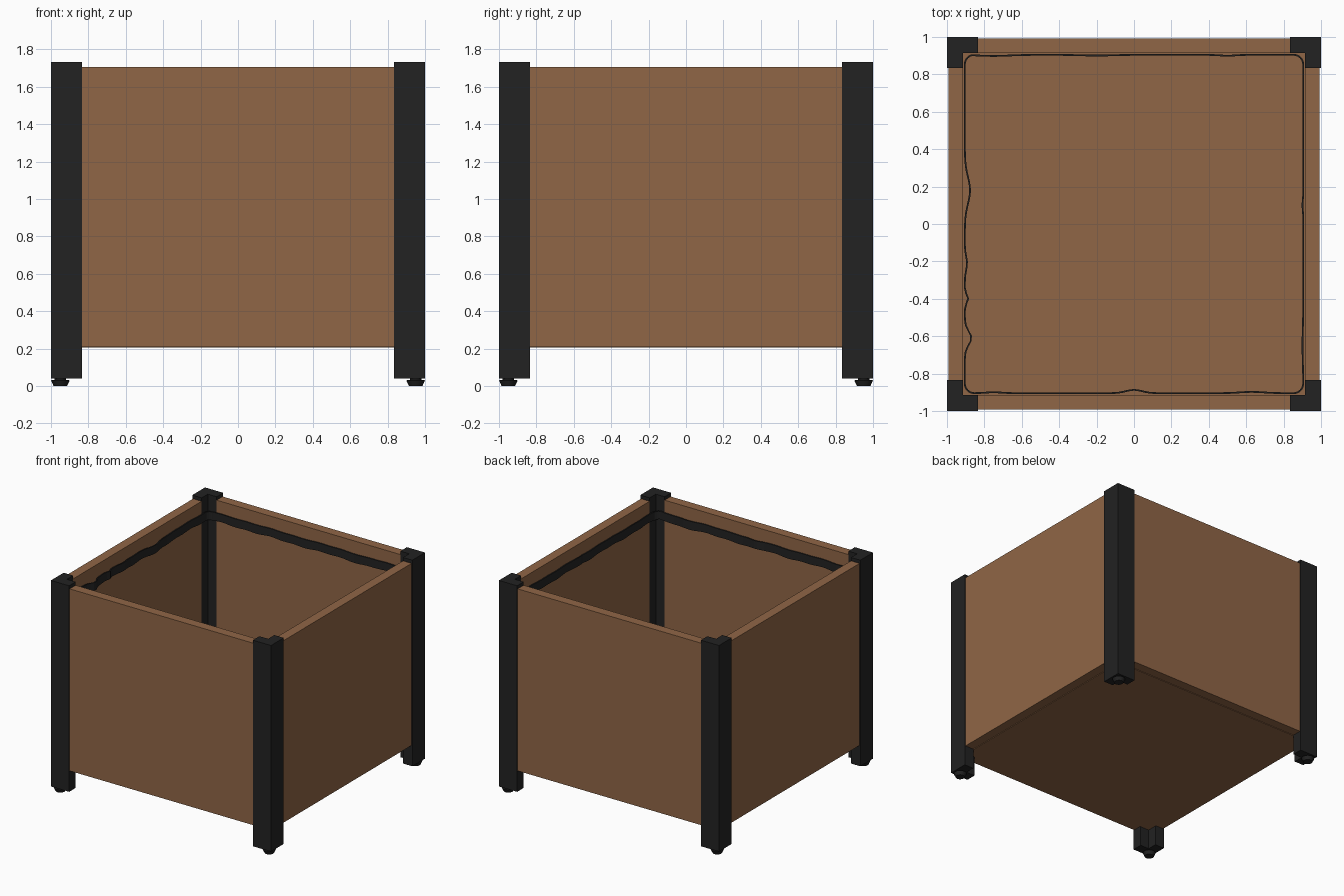
import bpy, bmesh, math

cube = bpy.data.objects.get("Cube")
if cube:
    bpy.data.objects.remove(cube)


def material(name, rgb):
    m = bpy.data.materials.new(name)
    m.use_nodes = True
    m.diffuse_color = (*rgb, 1)
    m.node_tree.nodes["Principled BSDF"].inputs["Base Color"].default_value = (*rgb, 1)
    return m


BROWN = material("warm brown", (0.28, 0.133, 0.061))
BLACK = material("charcoal", (0.016, 0.016, 0.016))


def finish(name, bm, mat):
    bmesh.ops.recalc_face_normals(bm, faces=bm.faces)
    mesh = bpy.data.meshes.new(name)
    bm.to_mesh(mesh)
    bm.free()
    mesh.materials.append(mat)
    ob = bpy.data.objects.new(name, mesh)
    bpy.context.collection.objects.link(ob)
    return ob


def box(name, x0, x1, y0, y1, z0, z1, mat):
    bm = bmesh.new()
    bmesh.ops.create_cube(bm, size=1)
    for v in bm.verts:
        v.co = (x1 if v.co.x > 0 else x0, y1 if v.co.y > 0 else y0, z1 if v.co.z > 0 else z0)
    return finish(name, bm, mat)


OUT, ARM, INNER = 1.0, 0.835, 0.915
FACE = 0.993
BASE, TOP = 0.21, 1.705

# Side panels between the posts, and the floor
for side, s in (("left", 1), ("right", -1)):
    x0, x1 = sorted((s * INNER, s * FACE))
    box(side + "_panel", x0, x1, -ARM, ARM, BASE, TOP, BROWN)
for side, s in (("back", 1), ("front", -1)):
    y0, y1 = sorted((s * INNER, s * FACE))
    box(side + "_panel", -ARM, ARM, y0, y1, BASE, TOP, BROWN)
box("floor", -INNER, INNER, -INNER, INNER, BASE - 0.005, BASE + 0.035, BROWN)


# L-shaped corner post
def post(name, sx, sy):
    outline = [(OUT, OUT), (ARM, OUT), (ARM, INNER), (INNER, INNER), (INNER, ARM), (OUT, ARM)]
    bm = bmesh.new()
    face = bm.faces.new([bm.verts.new((x * sx, y * sy, 0.04)) for x, y in outline])
    up = bmesh.ops.extrude_face_region(bm, geom=[face])["geom"]
    for v in up:
        if isinstance(v, bmesh.types.BMVert):
            v.co.z = 1.733
    finish(name, bm, BLACK)


# Turned levelling foot on a short stem
def foot(name, x, y):
    bm = bmesh.new()
    profile = [(0.036, 0), (0.05, 0.03), (0.03, 0.033), (0.03, 0.045)]
    rings = []
    n = 16
    for r, z in profile:
        rings.append([bm.verts.new((x + r * math.cos(math.tau * i / n),
                                    y + r * math.sin(math.tau * i / n), z)) for i in range(n)])
    for a, b in zip(rings, rings[1:]):
        for i in range(n):
            j = (i + 1) % n
            bm.faces.new((a[i], a[j], b[j], b[i]))
    bm.faces.new(rings[0])
    bm.faces.new(rings[-1])
    finish(name, bm, BLACK)


for depth, sy in (("front", -1), ("back", 1)):
    for side, sx in (("left", 1), ("right", -1)):
        post(f"{depth}_{side}_post", sx, sy)
        foot(f"{depth}_{side}_foot", sx * 0.95, sy * 0.95)

# Loose liner edge: thin band round the inside, with wrinkles (place, width, depth)
WRINKLES = {
    "left": [(0.1, 0.03, 0.004), (-0.65, 0.1, 0.004)],
    "back": [(-0.75, 0.12, 0.006), (-0.2, 0.12, 0.004), (0.5, 0.06, 0.005)],
    "right": [(0.18, 0.1, 0.028), (-0.21, 0.05, 0.012), (-0.4, 0.03, 0.018), (-0.61, 0.05, 0.035)],
    "front": [(0, 0.06, 0.018), (0.63, 0.09, 0.007), (-0.75, 0.06, 0.005)],
}


def wrinkle(side, t):
    return sum(d * math.exp(-((t - c) / w) ** 2) for c, w, d in WRINKLES[side])


def liner():
    edge, radius, thick = 0.909, 0.055, 0.009
    flat = edge - radius
    path = []  # position and inward direction
    for k, side in enumerate(("left", "back", "right", "front")):
        a = k * math.pi / 2
        nx, ny = round(math.cos(a)), round(math.sin(a))
        tx, ty = -ny, nx
        for i in range(61):
            t = flat * (i / 30 - 1)
            x, y = edge * nx + t * tx, edge * ny + t * ty
            w = wrinkle(side, y if nx else x)
            path.append((x - w * nx, y - w * ny, -nx, -ny))
        cx, cy = flat * (nx + tx), flat * (ny + ty)
        for i in range(1, 6):
            b = a + i * math.pi / 12
            c, s = math.cos(b), math.sin(b)
            path.append((cx + radius * c, cy + radius * s, -c, -s))
    bm = bmesh.new()
    loops = []
    for i, (x, y, ix, iy) in enumerate(path):
        sway = 0.004 * math.sin(i * 0.37) + 0.003 * math.sin(i * 0.83)
        low, high = 1.54 + sway, 1.608 + sway / 2
        p, q = x + ix * thick, y + iy * thick
        loops.append([bm.verts.new(v) for v in ((x, y, low), (x, y, high), (p, q, high), (p, q, low))])
    for a, b in zip(loops, loops[1:] + loops[:1]):
        for i in range(4):
            j = (i + 1) % 4
            bm.faces.new((a[i], a[j], b[j], b[i]))
    finish("liner_band", bm, BLACK)


liner()

# Smooth the round feet, keeping their edges crisp
bpy.ops.object.select_all(action="DESELECT")
for ob in bpy.data.objects:
    if ob.name.endswith("_foot"):
        ob.select_set(True)
        bpy.context.view_layer.objects.active = ob
bpy.ops.object.shade_smooth_by_angle(angle=math.radians(30))
